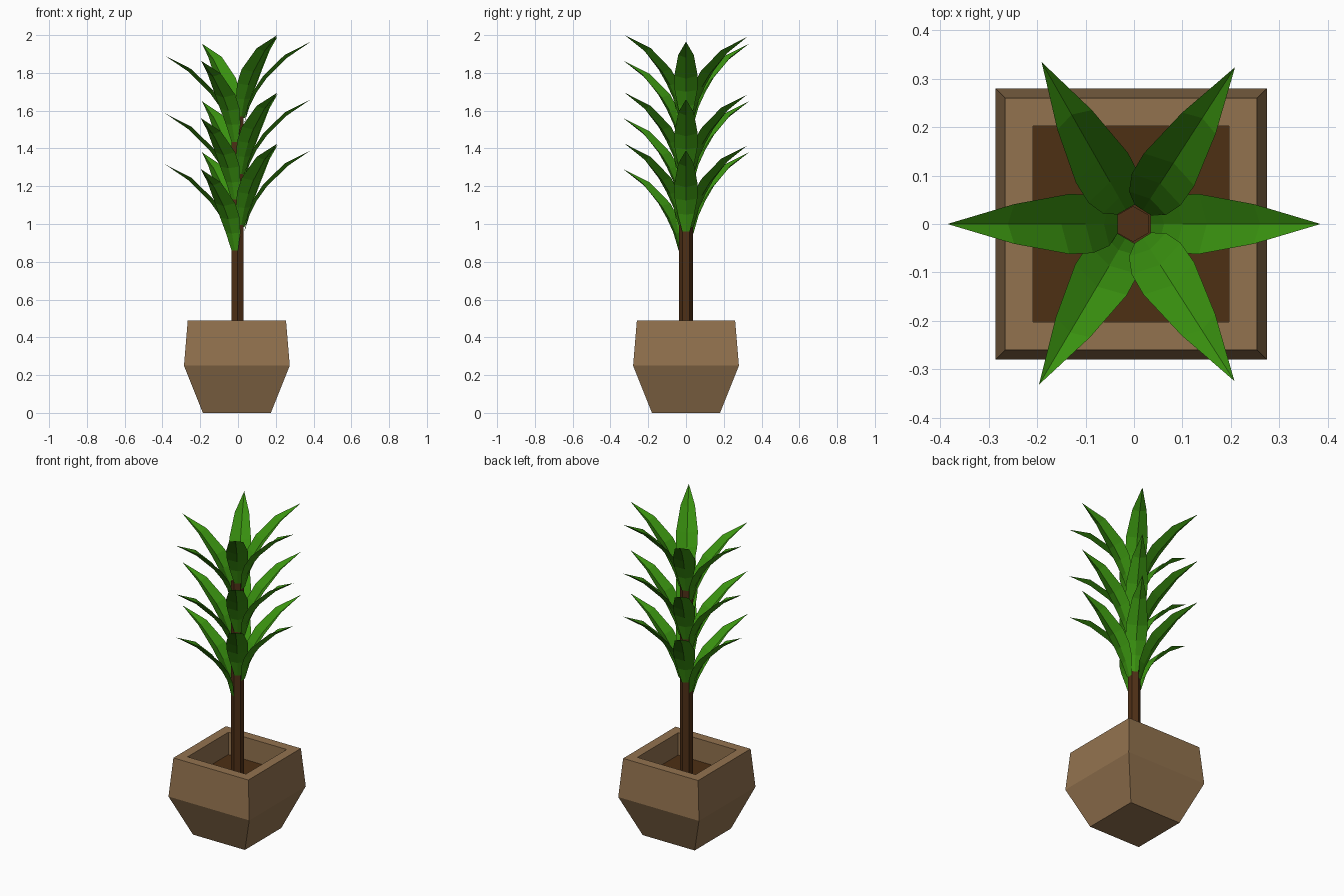
import bpy, math

if "Cube" in bpy.data.objects:
    bpy.data.objects.remove(bpy.data.objects["Cube"])


def material(name, rgb):
    m = bpy.data.materials.new(name)
    m.diffuse_color = (*rgb, 1)
    m.use_nodes = True
    m.node_tree.nodes["Principled BSDF"].inputs["Base Color"].default_value = m.diffuse_color
    return m


POT = material("tan clay", (0.29, 0.17, 0.078))
SOIL = material("dark soil", (0.075, 0.029, 0.007))
BARK = material("brown bark", (0.078, 0.029, 0.008))
LEAF = material("leaf green", (0.042, 0.29, 0.005))


def make(name, verts, faces, mat):
    me = bpy.data.meshes.new(name)
    me.from_pydata(verts, [], faces)
    me.materials.append(mat)
    me.update()
    ob = bpy.data.objects.new(name, me)
    bpy.context.collection.objects.link(ob)
    return ob


def loft(name, profile, sides, turn, cx, mat, cap_bottom=True, cap_top=True):
    """Stack polygon rings given as (circumradius, z)."""
    verts, faces = [], []
    for r, z in profile:
        for i in range(sides):
            a = turn + math.tau * i / sides
            verts.append((cx + r * math.cos(a), r * math.sin(a), z))
    for k in range(len(profile) - 1):
        for i in range(sides):
            j = (i + 1) % sides
            a, b = k * sides, (k + 1) * sides
            faces.append((a + i, a + j, b + j, b + i))
    if cap_bottom:
        faces.append(tuple(reversed(range(sides))))
    if cap_top:
        n = (len(profile) - 1) * sides
        faces.append(tuple(range(n, n + sides)))
    return make(name, verts, faces, mat)


# Square pot with open top and a flat rim; half widths turned into corner radii
R2 = math.sqrt(2)
pot = [(0.18, 0), (0.28, 0.25), (0.26, 0.49), (0.202, 0.49), (0.202, 0.35)]
loft("pot", [(w * R2, z) for w, z in pot], 4, math.pi / 4, -0.006, POT, cap_top=False)
loft("soil", [(0.202 * R2, 0.35)], 4, math.pi / 4, -0.006, SOIL, cap_bottom=False)

# Hexagonal trunk
loft("trunk", [(0.037, 0.35), (0.037, 1.57)], 6, math.pi / 6, -0.002, BARK,
     cap_bottom=False)

# Leaf stations: midrib radius, midrib rise, half width, fold depth
STATIONS = [(0.034, 0.0, 0.02, 0.0), (0.062, 0.09, 0.045, 0.012),
            (0.10, 0.165, 0.06, 0.018), (0.15, 0.235, 0.062, 0.022),
            (0.26, 0.345, 0.041, 0.02)]
TIP = (0.385, 0.43)


def leaf(name, azimuth, base):
    c, s = math.cos(azimuth), math.sin(azimuth)

    def place(r, side, z):
        return (r * c - side * s, r * s + side * c, base + z)

    verts, faces = [], []
    path = STATIONS + [TIP]
    for i, (r, z, w, f) in enumerate(STATIONS):
        p, q = path[max(i - 1, 0)], path[i + 1]
        t = math.atan2(q[1] - p[1], q[0] - p[0])
        # edges lift along the leaf's upper normal, making a valley fold
        er, ez = r - f * math.sin(t), z + f * math.cos(t)
        verts += [place(er, -w, ez), place(r, 0, z), place(er, w, ez)]
    for i in range(len(STATIONS) - 1):
        a = 3 * i
        faces += [(a, a + 3, a + 4, a + 1), (a + 1, a + 4, a + 5, a + 2)]
    n = len(verts)
    verts.append(place(TIP[0], 0, TIP[1]))
    faces += [(n - 3, n, n - 2), (n - 2, n, n - 1)]
    make(name, verts, faces, LEAF)


# Three identical tiers of six leaves: (azimuth, base height in lowest tier)
RING = [(0, 0.96), (57.2, 0.985), (119.7, 0.95), (180, 0.885), (239.4, 0.86), (302.6, 0.995)]
for tier, lift in enumerate((0.0, 0.27, 0.575)):
    for i, (angle, base) in enumerate(RING):
        leaf(f"leaf_{tier + 1}_{i + 1}", math.radians(angle), base + lift)
